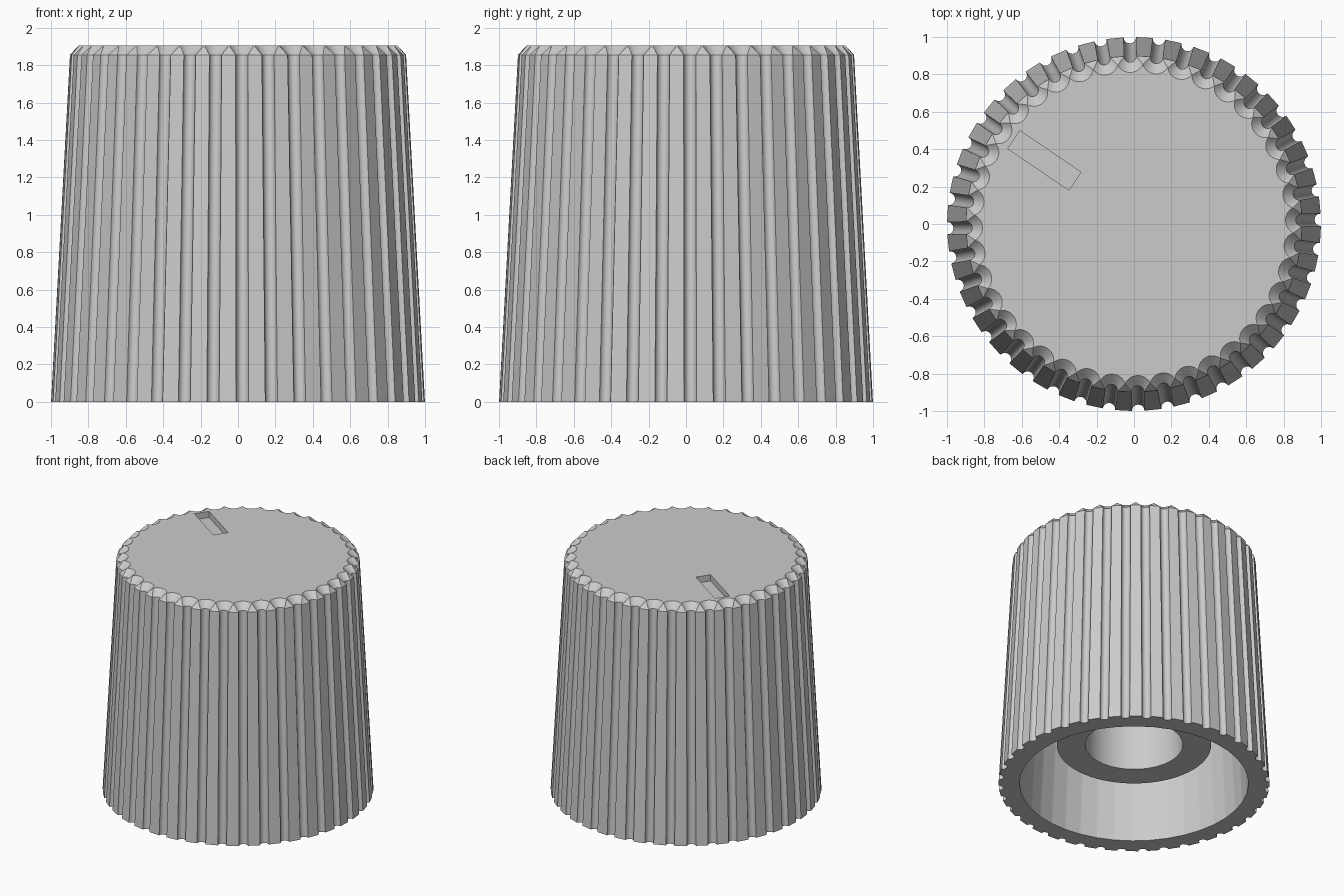
import bpy, bmesh
from math import sin, cos, asin, pi, radians, tau
from mathutils import Vector

cube = bpy.data.objects.get("Cube")
if cube:
    bpy.data.objects.remove(cube, do_unlink=True)

FLUTES, STEPS = 40, 10
PITCH = tau / FLUTES
PHASE = radians(1.3)

grey = bpy.data.materials.new("grey_plastic")
grey.use_nodes = True
COLOUR = (0.6, 0.6, 0.6, 1)
grey.diffuse_color = COLOUR
grey.node_tree.nodes["Principled BSDF"].inputs["Base Color"].default_value = COLOUR


def fluted_ring(centre, radius, z, sweep):
    """Ring of round grooves joined by flat ridges."""
    ring = []
    for i in range(FLUTES):
        a = PHASE + i * PITCH
        out, side = Vector((cos(a), sin(a), 0)), Vector((-sin(a), cos(a), 0))
        for k in range(STEPS + 1):
            p = sweep * (2 * k / STEPS - 1)
            ring.append(out * (centre - radius * cos(p)) + side * radius * sin(p) + Vector((0, 0, z)))
    return ring


def faceted_ring(radius, z):
    """Plain polygon with as many points as a fluted ring."""
    ring = []
    for i in range(FLUTES):
        a, b = (PHASE + (i + s) * PITCH for s in (-0.5, 0.5))
        start = Vector((radius * cos(a), radius * sin(a), z))
        end = Vector((radius * cos(b), radius * sin(b), z))
        ring += [start.lerp(end, (k + 0.5) / (STEPS + 1)) for k in range(STEPS + 1)]
    return ring


def round_ring(radius, z, n=64):
    return [Vector((radius * cos(tau * i / n), radius * sin(tau * i / n), z)) for i in range(n)]


def skin(name, rings, closed=False):
    """Bridge successive rings; cap the ends or join them in a loop."""
    bm = bmesh.new()
    loops = [[bm.verts.new(p) for p in ring] for ring in rings]
    pairs = list(zip(loops, loops[1:]))
    if closed:
        pairs.append((loops[-1], loops[0]))
    else:
        bm.faces.new(loops[0])
        bm.faces.new(loops[-1])
    for low, high in pairs:
        n = len(low)
        for i in range(n):
            j = (i + 1) % n
            bm.faces.new((low[i], low[j], high[j], high[i]))
    bmesh.ops.remove_doubles(bm, verts=bm.verts, dist=0.001)
    bmesh.ops.recalc_face_normals(bm, faces=bm.faces)
    mesh = bpy.data.meshes.new(name)
    bm.to_mesh(mesh)
    bm.free()
    mesh.materials.append(grey)
    obj = bpy.data.objects.new(name, mesh)
    bpy.context.collection.objects.link(obj)
    return obj


def activate(obj):
    bpy.ops.object.select_all(action='DESELECT')
    obj.select_set(True)
    bpy.context.view_layer.objects.active = obj


# Fluted shell: flared scallops at the top rim, hollow underneath
flare_centre, flare_radius = 0.885, 0.075
half = PITCH / 2
flare_sweep = asin(flare_centre * sin(half) / flare_radius) - half
shell = skin("knob_shell", [
    fluted_ring(flare_centre, flare_radius, 1.905, flare_sweep),
    fluted_ring(0.898, 0.033, 1.855, pi / 2),
    fluted_ring(0.999, 0.033, 0, pi / 2),
    faceted_ring(0.845, 0),
    faceted_ring(0.75, 1.7),
])

# Pointer slot sunk into the top
bpy.ops.mesh.primitive_cube_add(size=1, location=(-0.479, 0.34, 1.905),
                                rotation=(0, 0, radians(-34.2)))
cutter = bpy.context.object
cutter.name = "slot_cutter"
cutter.scale = (0.395, 0.116, 0.1)
cutter.hide_render = True
cutter.data.materials.append(grey)
cut = shell.modifiers.new("pointer_slot", 'BOOLEAN')
cut.object = cutter
cut.operation = 'DIFFERENCE'
cut.solver = 'EXACT'
activate(shell)
bpy.ops.object.modifier_apply(modifier=cut.name)
bpy.data.objects.remove(cutter, do_unlink=True)

# Shaft boss hanging inside the shell
boss = skin("shaft_boss", [
    round_ring(0.57, 0.33), round_ring(0.57, 1.72),
    round_ring(0.36, 1.72), round_ring(0.36, 0.33),
], closed=True)

for obj in (shell, boss):
    activate(obj)
    bpy.ops.object.shade_smooth_by_angle(angle=radians(30))

# Inner wall stays faceted
for face in shell.data.polygons:
    if face.center.xy.length < 0.84 and face.center.z < 1.6:
        face.use_smooth = False
